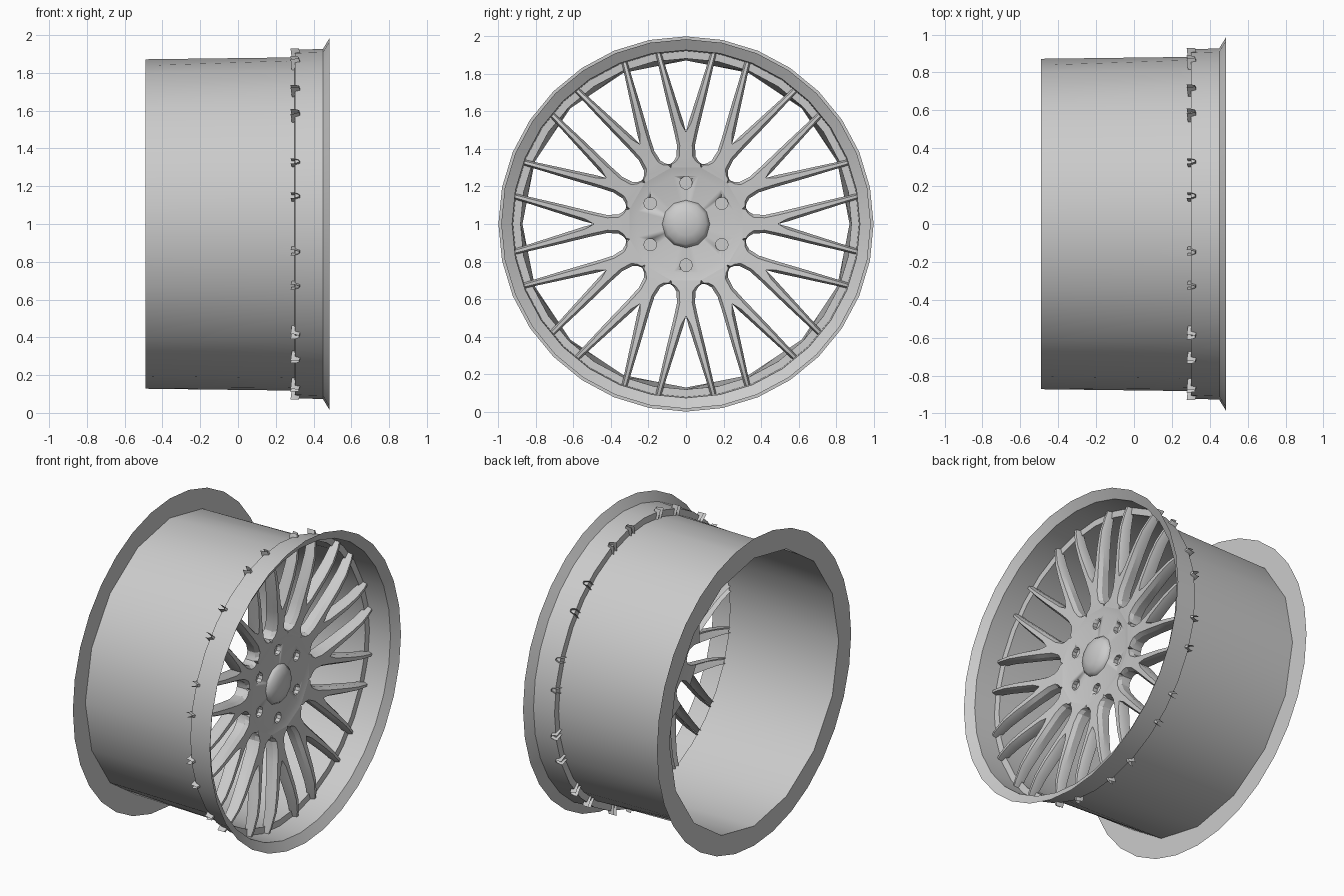
import bpy, bmesh, math
from mathutils import Matrix, Vector

if "Cube" in bpy.data.objects:
    bpy.data.objects.remove(bpy.data.objects["Cube"], do_unlink=True)

CENTRE_Z = 1.0
ARMS = 12


def polar(x, radius, angle):
    """Point on the wheel: x along the axle, angle measured from the top."""
    return Vector((x, radius * math.sin(angle), CENTRE_Z + radius * math.cos(angle)))


def finish(bm, name, smooth=30):
    bmesh.ops.remove_doubles(bm, verts=bm.verts, dist=0.0002)
    bmesh.ops.recalc_face_normals(bm, faces=bm.faces)
    mesh = bpy.data.meshes.new(name)
    bm.to_mesh(mesh)
    bm.free()
    obj = bpy.data.objects.new(name, mesh)
    bpy.context.collection.objects.link(obj)
    bpy.ops.object.select_all(action='DESELECT')
    obj.select_set(True)
    bpy.context.view_layer.objects.active = obj
    bpy.ops.object.shade_smooth_by_angle(angle=math.radians(smooth))
    return obj


def lathe(name, profile, sides, phase=0.0, coarse=(), smooth=30):
    """Revolve (x, radius) points; rings listed in coarse have half the corners."""
    bm = bmesh.new()
    rings = []
    for i, (x, radius) in enumerate(profile):
        pts = [polar(x, radius, phase + math.tau * k / sides) for k in range(sides)]
        if i in coarse:
            pts = [p if k % 2 == 0 else (pts[k - 1] + pts[(k + 1) % sides]) / 2
                   for k, p in enumerate(pts)]
        rings.append([bm.verts.new(p) for p in pts])
    for lower, upper in zip(rings, rings[1:]):
        for k in range(sides):
            n = (k + 1) % sides
            bm.faces.new((lower[k], lower[n], upper[n], upper[k]))
    bmesh.ops.dissolve_degenerate(bm, dist=0.0001, edges=bm.edges)
    return finish(bm, name, smooth)


# Rim shell: back flange, tapered barrel, step and flared front lip
lathe("back_flange", [(-0.49, 1.0), (-0.49, 0.872)], 32, coarse=(1,))
lathe("barrel", [(-0.49, 0.872), (0.30, 0.882)], 32, coarse=(0,))
lathe("front_lip", [(0.30, 0.882), (0.302, 0.922), (0.45, 0.927), (0.485, 0.985)], 32)

# Hub plate with a twelve-sided edge that meets the spoke roots
half = math.pi / ARMS
edge = 0.30 / math.cos(half)
hub = lathe("hub", [(0.21, 0), (0.21, edge), (0.30, edge), (0.288, 0.265), (0.288, 0)],
            ARMS, phase=half)

# Six blind bolt holes cut into the hub
bm = bmesh.new()
for k in range(6):
    place = Matrix.Translation(polar(0.288, 0.22, math.tau * k / 6))
    bmesh.ops.create_cone(bm, cap_ends=True, segments=10, radius1=0.034, radius2=0.034,
                          depth=0.06, matrix=place @ Matrix.Rotation(math.pi / 2, 4, 'Y'))
cutter = finish(bm, "bolt_hole_cutter")
cutter.hide_render = True
cut = hub.modifiers.new("bolt_holes", 'BOOLEAN')
cut.operation = 'DIFFERENCE'
cut.solver = 'EXACT'
cut.object = cutter
bpy.context.view_layer.objects.active = hub
bpy.ops.object.modifier_apply(modifier=cut.name)
bpy.data.objects.remove(cutter, do_unlink=True)

# Domed centre cap
dome = [(0.28, 0.127)] + [(0.288 + 0.045 * math.sin(t), 0.127 * math.cos(t))
                          for t in (0, math.pi / 6, math.pi / 3, math.pi / 2)]
lathe("centre_cap", dome, ARMS, smooth=50)

# Half of one forked spoke: radius, inner edge, outer edge, bevel, front x, back x
stations = [
    (0.30, 0, 0.0804, 0, 0.30, 0.21),
    (0.319, 0, 0.0855, 0.01, 0.302, 0.215),
    (0.333, 0, 0.067, 0.014, 0.304, 0.22),
    (0.36, 0, 0.051, 0.015, 0.306, 0.225),
    (0.42, 0, 0.048, 0.015, 0.312, 0.235),
    (0.49, 0, 0.063, 0.015, 0.32, 0.245),
    (0.54, 0.013, 0.075, 0.015, 0.327, 0.255),
    (0.68, 0.058, 0.109, 0.013, 0.345, 0.275),
    (0.78, 0.09, 0.132, 0.011, 0.35, 0.285),
    (0.87, 0.119, 0.153, 0.009, 0.338, 0.285),
    (0.93, 0.137, 0.167, 0.008, 0.322, 0.278),
]
bm = bmesh.new()
for arm in range(ARMS):
    turn = Matrix.Rotation(-math.tau * arm / ARMS, 3, 'X')
    for side in (-1, 1):
        rings = []
        for r, a, b, inset, front, back in stations:
            a_in = inset if a else 0
            section = [(a + a_in, front), (b - inset, front), (b, front - 0.025),
                       (b, back), (a, back), (a, front - 0.025)]
            rings.append([bm.verts.new(turn @ Vector((x, side * t, r)) + Vector((0, 0, CENTRE_Z)))
                          for t, x in section])
        for s, (low, high) in enumerate(zip(rings, rings[1:])):
            # Stems have no wall on the mirror plane; fork arms are open-backed channels
            skipped = (4, 5) if stations[s + 1][1] == 0 else (3,)
            for k in range(6):
                if k in skipped:
                    continue
                n = (k + 1) % 6
                quad = (low[k], low[n], high[n], high[k])
                bm.faces.new(quad if side < 0 else quad[::-1])
finish(bm, "forked_spokes", smooth=25)
